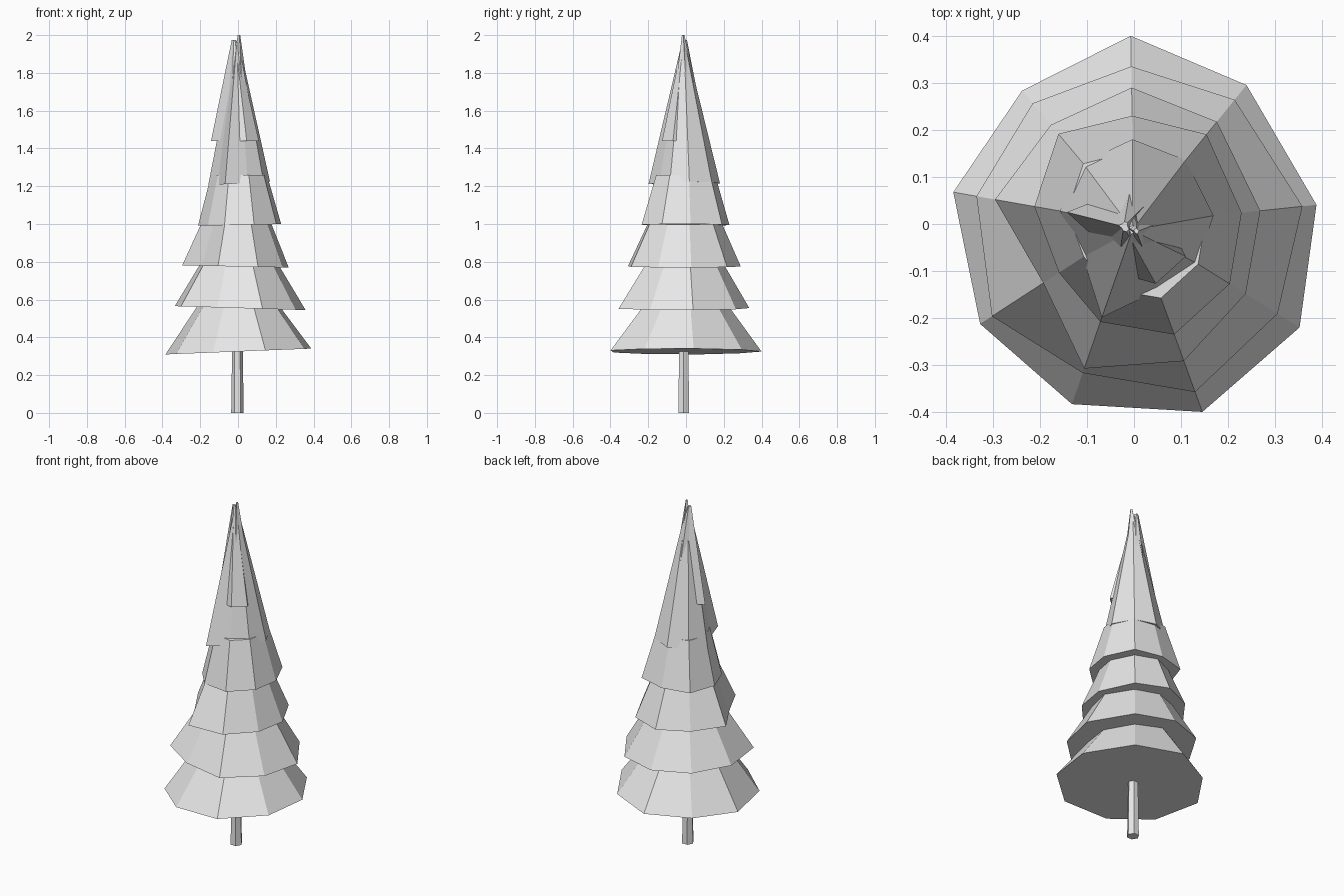
import bpy
import bmesh
import math
from mathutils import Vector

default_cube = bpy.data.objects.get("Cube")
if default_cube:
    bpy.data.objects.remove(default_cube, do_unlink=True)

# One plain colour for the whole tree
grey = bpy.data.materials.new("light grey")
grey.use_nodes = True
colour = (0.8, 0.8, 0.8, 1)
grey.diffuse_color = colour
grey.node_tree.nodes["Principled BSDF"].inputs["Base Color"].default_value = colour


def loft(name, bottom, top):
    """Closed solid between two rings with matching corner counts."""
    bm = bmesh.new()
    low = [bm.verts.new(point) for point in bottom]
    high = [bm.verts.new(point) for point in top]
    count = len(low)
    for i in range(count):
        j = (i + 1) % count
        bm.faces.new((low[i], low[j], high[j], high[i]))
    bm.faces.new(list(reversed(low)))
    bm.faces.new(high)
    bmesh.ops.recalc_face_normals(bm, faces=bm.faces[:])
    mesh = bpy.data.meshes.new(name)
    bm.to_mesh(mesh)
    bm.free()
    mesh.materials.append(grey)
    part = bpy.data.objects.new(name, mesh)
    bpy.context.collection.objects.link(part)
    return part


def ring(angles, radii, centre=(0, 0, 0), tilt=0):
    """Irregular ring; tilt raises it towards the model's left."""
    points = []
    for angle, radius in zip(angles, radii):
        x = radius * math.cos(math.radians(angle))
        y = radius * math.sin(math.radians(angle))
        points.append(Vector(centre) + Vector((x, y, tilt * x)))
    return points


def branch_tier(name, base, tilt, radii, tip, taper):
    """Nine-sided skirt; radii are hundredths, anticlockwise from the left."""
    wide = [radius / 100 for radius in radii]
    narrow = [radius * taper for radius in wide]
    loft(name,
         ring(corner_angles, wide, (0, 0, base), tilt),
         ring(corner_angles, narrow, tip))


# Trunk
hexagon = [60 * i for i in range(6)]
loft("trunk",
     ring(hexagon, [0.033] * 6, (-0.003, -0.012, 0)),
     ring(hexagon, [0.028] * 6, (-0.003, -0.012, 0.36)))

# Skirts of branches, bottom to top
corner_angles = [6, 51, 91, 130, 170, 213, 251, 290, 328]
branch_tier("lowest_branches", 0.325, 0.04,
            [39, 38, 40, 37, 39, 39, 40.5, 42.5, 41.5], (0, 0, 0.6), 0.5)
branch_tier("second_branches", 0.555, -0.03,
            [36, 34, 33.5, 33.5, 34, 36, 33.5, 38, 36], (0, 0, 0.82), 0.54)
branch_tier("third_branches", 0.775, -0.02,
            [27, 28, 29, 27.5, 30, 23, 32.5, 31, 28], (0, 0, 1.04), 0.6)
branch_tier("fourth_branches", 0.995, 0.02,
            [23, 24.5, 23, 25, 21.5, 19, 22, 25, 24], (0, 0, 1.26), 0.67)
branch_tier("fifth_branches", 1.215, 0.06,
            [17, 17.5, 18, 17, 16, 13, 21, 15, 16], (-0.003, -0.012, 1.96), 0.05)

# Ragged crown of narrow overlapping spikes
branch_tier("upper_branches", 1.44, 0,
            [7, 11.5, 11, 8, 14.5, 8, 11, 13.5, 13], (-0.02, -0.005, 1.975), 0.09)
branch_tier("crown_spikes", 1.63, 0,
            [6.5, 4, 7, 5, 6.5, 4, 5, 7, 5], (0.005, -0.015, 2), 0.1)
